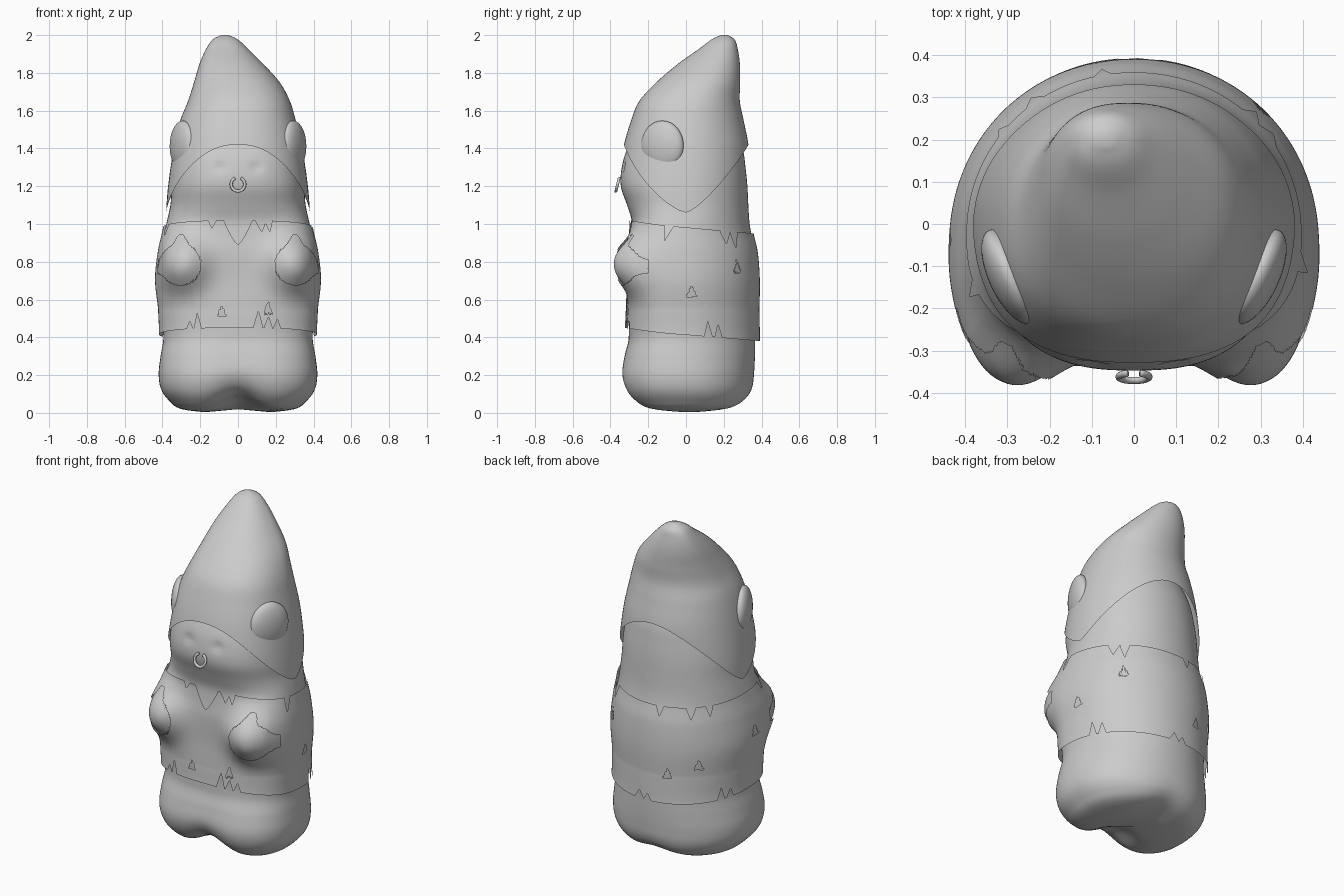
import bpy, bmesh, math
from mathutils import Vector, Matrix

if "Cube" in bpy.data.objects:
    bpy.data.objects.remove(bpy.data.objects["Cube"])

grey = bpy.data.materials.new("plain grey")
grey.diffuse_color = (0.6, 0.6, 0.6, 1)
grey.use_nodes = True
grey.node_tree.nodes["Principled BSDF"].inputs["Base Color"].default_value = grey.diffuse_color

# Cross-section rows: z, centre x, half width, front y, back y, y of the widest point
BODY = [(0.0, 0, .17, -.14, .16, 0), (.02, 0, .30, -.24, .26, 0), (.06, 0, .36, -.30, .32, 0),
        (.12, 0, .405, -.34, .35, -.01), (.20, 0, .42, -.355, .36, -.02),
        (.30, 0, .41, -.335, .365, -.03), (.40, 0, .395, -.305, .367, -.03),
        (.55, 0, .41, -.305, .375, -.04), (.70, 0, .425, -.30, .378, -.05),
        (.85, 0, .41, -.30, .367, -.05), (.95, 0, .39, -.29, .345, -.04),
        (1.02, 0, .375, -.288, .335, -.02), (1.10, 0, .358, -.312, .33, 0),
        (1.20, 0, .35, -.345, .325, 0), (1.30, 0, .335, -.34, .315, 0),
        (1.40, 0, .31, -.31, .30, 0), (1.50, 0, .26, -.25, .26, 0), (1.58, 0, .14, -.12, .18, .03)]
HOOD = [(1.0, 0, .38, -.35, .34, 0), (1.2, 0, .365, -.36, .335, 0), (1.4, 0, .335, -.328, .328, 0),
        (1.55, 0, .30, -.285, .30, .01), (1.65, .005, .265, -.243, .28, .03),
        (1.75, -.006, .222, -.152, .282, .08), (1.85, -.036, .162, -.035, .28, .14),
        (1.93, -.058, .104, .078, .268, .185), (1.98, -.068, .058, .145, .25, .20),
        (2.0, -.07, .015, .19, .215, .203)]


def section(rows, z):
    """Smoothly interpolated cross-section at height z."""
    z = min(max(z, rows[0][0]), rows[-1][0])
    i = next(k for k in range(len(rows) - 1) if z <= rows[k + 1][0])
    a, b = rows[i], rows[i + 1]
    p, n = rows[max(i - 1, 0)], rows[min(i + 2, len(rows) - 1)]
    h = b[0] - a[0]
    t = (z - a[0]) / h
    out = []
    for k in range(1, 6):
        m0, m1 = (b[k] - p[k]) / (b[0] - p[0]) * h, (n[k] - a[k]) / (n[0] - a[0]) * h
        out.append((2*t**3 - 3*t**2 + 1) * a[k] + (t**3 - 2*t*t + t) * m0
                   + (3*t*t - 2*t**3) * b[k] + (t**3 - t*t) * m1)
    return out


def ring_point(rows, th, z, off=0.0, square=.78):
    cx, hw, yf, yb, mid = section(rows, z)
    c, s = math.cos(th), math.sin(th)
    e = square if s < 0 else 0.97          # squarer front, round back
    depth = (mid - yf if s < 0 else yb - mid) + off
    return Vector((cx + (hw + off) * math.copysign(abs(c) ** e, c),
                   mid + depth * math.copysign(abs(s) ** e, s), z))


def gauss(*v):
    return math.exp(-sum(k * k for k in v))


def body_point(th, z, off=0.0):
    p = ring_point(BODY, th, z, off)
    front = min(1, max(0, -p.y / .2))
    # arms and hands pressed against the belly
    d = ((abs(p.x) - .295) / .135) ** 2 + ((z - .79) / .14) ** 2
    g = math.exp(-d ** 1.2) * front
    p.y -= .118 * g
    p.x += math.copysign(.02 * g, p.x)
    # cleft between the legs
    low = max(0, 1 - z / .42)
    cleft = gauss(p.x / .17) * low
    p.y += .04 * cleft * front
    p.z += cleft ** 2 * (.03 + .05 * front)
    # nostrils
    p.y += .012 * gauss((abs(p.x) - .095) / .03, (z - 1.3) / .025) * front
    return p


def make(name, bm):
    me = bpy.data.meshes.new(name)
    bmesh.ops.recalc_face_normals(bm, faces=bm.faces)
    for f in bm.faces:
        f.smooth = True
    bm.to_mesh(me)
    bm.free()
    me.materials.append(grey)
    ob = bpy.data.objects.new(name, me)
    bpy.context.collection.objects.link(ob)
    return ob


def sheet(func, cols, rows, cap_bottom=False, cap_top=False, drop=None):
    """Wrapped grid from func(angle, t); faces for which drop(centre) holds are cut out."""
    bm = bmesh.new()
    g = [[bm.verts.new(func(2 * math.pi * i / cols, j / rows)) for i in range(cols)]
         for j in range(rows + 1)]
    for j in range(rows):
        for i in range(cols):
            k = (i + 1) % cols
            bm.faces.new((g[j][i], g[j][k], g[j + 1][k], g[j + 1][i]))
    for use, ring in ((cap_bottom, g[0]), (cap_top, g[-1])):
        if use:
            c = bm.verts.new(sum((v.co for v in ring), Vector()) / cols)
            for i in range(cols):
                bm.faces.new((ring[i], ring[(i + 1) % cols], c))
    if drop:
        bad = [f for f in bm.faces if drop(f.calc_center_median())]
        bmesh.ops.delete(bm, geom=bad, context='FACES')
    return bm


# Body with legs, hands and snout
def body(th, t):
    return body_point(th, 1.58 * (t ** 1.25))
make("body", sheet(body, 128, 100, True, True))

# Ragged shirt: tears are (angle, half width, depth) in degrees and units
TOP = [(-90, 7, .13), (-105, 3, .04), (-77, 4, .06), (-71, 3, .06), (-8, 4, .08), (38, 5, .07),
       (47, 4, .09), (100, 3, .06), (125, 4, .07), (140, 3, .06), (200, 4, .06)]
BOTTOM = [(-115, 3, .08), (-122, 3, .04), (-80, 3, .09), (-73, 3, .06), (-66, 3, .05),
          (20, 3, .08), (28, 3, .07), (85, 4, .05), (92, 3, .04), (150, 3, .07), (158, 3, .05)]


def tear(deg, tears):
    d = lambda a: abs((deg - a + 180) % 360 - 180)
    return max(max(0, 1 - d(a) / w) * h for a, w, h in tears)


def shirt(th, t):
    deg, s = math.degrees(th), math.sin(th)
    lo = .415 - .035 * s + tear(deg, BOTTOM)
    hi = .985 - .035 * s - tear(deg, TOP)
    z = lo + (hi - lo) * t
    return body_point(th, z, .013 + .012 * max(0, (.55 - z) / .15))


HOLES = [(-105, .535), (-63, .55), (4, .64), (42, .77), (110, .56), (135, .62), (185, .75)]


def torn(c):
    if c.y < -.2:   # sleeve openings with pointed rips
        dx, dz = abs(c.x) - .305, c.z - .785
        a = math.atan2(dz, dx)
        r = .108 + .05 * max(0, math.cos(a - 1.6)) ** 30
        r += .05 * max(0, math.cos(a + .1)) ** 30
        if math.hypot(dx, dz) < r:
            return True
    ang = math.degrees(math.atan2(c.y, c.x))
    for a, z in HOLES:   # little triangular holes
        u, v = ((ang - a + 180) % 360 - 180) * .0068, c.z - z
        if -.025 < v < .035 and abs(u) < (.035 - v) * .42:
            return True
    return False
make("shirt", sheet(shirt, 360, 90, drop=torn))


# Pointed hood, low over the sides and arched at front and back
def hood(th, t):
    lo = 1.06 + .36 * abs(math.sin(th)) ** 1.3
    return ring_point(HOOD, th, lo + (2 - lo) * (1 - (1 - t) ** 1.3), .005, .86)
make("hood", sheet(hood, 96, 48, cap_top=True))

# Flat round ears on the hood
for side, label in ((1, "right"), (-1, "left")):
    bm = bmesh.new()
    bmesh.ops.create_uvsphere(bm, u_segments=40, v_segments=24, radius=1)
    n = Vector((.905 * side, -.42, 0)).normalized()
    tan = Vector((-n.y, n.x, 0))
    rot = Matrix((n, tan, (0, 0, 1))).transposed()
    for v in bm.verts:
        v.co = rot @ Vector((v.co.x * .052, v.co.y * .122, v.co.z * .135)) \
            + Vector((.292 * side, -.125, 1.412))
    make("ear_" + label, bm)

# Open nose ring
bm = bmesh.new()
N, M = 40, 10
rings = []
for i in range(N + 1):
    a = math.radians(115 + 310 * i / N)
    rad = Vector((math.cos(a), .25 * math.sin(a), math.sin(a)))
    c = Vector((0, -.362, 1.21)) + rad * .036
    rings.append([bm.verts.new(c + (rad * math.cos(b) + Vector((0, 1, 0)) * math.sin(b)) * .008)
                  for b in (2 * math.pi * k / M for k in range(M))])
for p, q in zip(rings, rings[1:]):
    for k in range(M):
        bm.faces.new((p[k], p[(k + 1) % M], q[(k + 1) % M], q[k]))
bm.faces.new(rings[0])
bm.faces.new(rings[-1])
make("nose_ring", bm)
